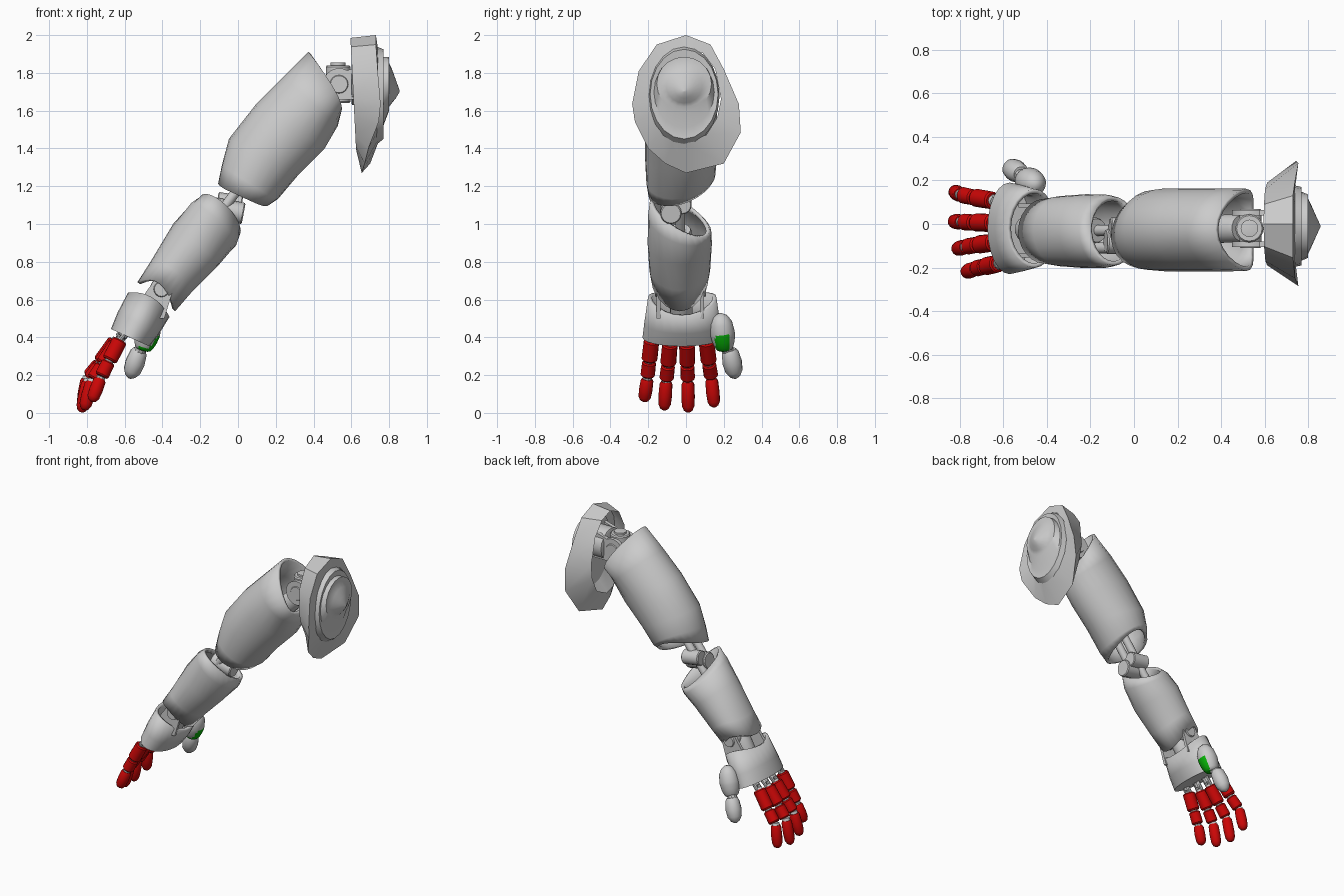
import bpy, bmesh, math
from mathutils import Vector as V

if "Cube" in bpy.data.objects:
    bpy.data.objects.remove(bpy.data.objects["Cube"])


def material(name, rgb):
    m = bpy.data.materials.new(name)
    m.diffuse_color = (*rgb, 1)
    m.use_nodes = True
    m.node_tree.nodes["Principled BSDF"].inputs["Base Color"].default_value = m.diffuse_color
    return m


GREY = material("light grey", (0.6, 0.6, 0.6))
RED = material("red", (0.6, 0.002, 0.002))
GREEN = material("green", (0.002, 0.45, 0.002))


def loft(name, rings, mat, cap0=False, cap1=False, thick=0, angle=35):
    """Skin a list of closed point rings; optional end caps and wall thickness."""
    bm = bmesh.new()
    vs = [[bm.verts.new(p) for p in r] for r in rings]
    n = len(rings[0])
    for a, b in zip(vs, vs[1:]):
        for i in range(n):
            j = (i + 1) % n
            bm.faces.new((a[i], a[j], b[j], b[i]))
    if cap0:
        bm.faces.new(vs[0][::-1])
    if cap1:
        bm.faces.new(vs[-1])
    bmesh.ops.recalc_face_normals(bm, faces=bm.faces)
    me = bpy.data.meshes.new(name)
    bm.to_mesh(me)
    bm.free()
    me.materials.append(mat)
    ob = bpy.data.objects.new(name, me)
    bpy.context.collection.objects.link(ob)
    if thick:
        s = ob.modifiers.new("wall", "SOLIDIFY")
        s.thickness, s.offset = thick, -.7
    bpy.ops.object.select_all(action="DESELECT")
    ob.select_set(True)
    bpy.context.view_layer.objects.active = ob
    bpy.ops.object.shade_smooth_by_angle(angle=math.radians(angle))
    return ob


def turned(name, p, q, profile, mat=GREY, n=14):
    """Turned solid along p-q; profile holds (fraction along, radius)."""
    p, q = V(p), V(q)
    d = q - p
    u = d.orthogonal().normalized()
    w = d.normalized().cross(u)
    rings = [[p + d * t + (u * math.cos(a) + w * math.sin(a)) * r
              for a in (2 * math.pi * i / n for i in range(n))] for t, r in profile]
    return loft(name, rings, mat, True, True)


def rod(name, p, q, r, mat=GREY, n=16):
    return turned(name, p, q, [(0, r * .9), (.04, r), (.96, r), (1, r * .9)], mat, n)


def lug(name, c, r, a0, a1, tail, y, t=.02):
    """Flat plate at y: an arc around c (x, z) joined to straight tail points."""
    pts = [(c[0] + r * math.cos(a), c[1] + r * math.sin(a))
           for a in (math.radians(a0 + (a1 - a0) * i / 12) for i in range(13))] + tail
    loft(name, [[(x, y + s * t / 2, z) for x, z in pts] for s in (-1, 1)], GREY, True, True)


def sleeve(name, rows, yc, n=24, cap=False):
    """Armour tube; row = top x,z, bottom x,z, half width, side shift x,z, skew x,z."""
    rings = []
    for tx, tz, bx, bz, hy, sx, sz, kx, kz in rows:
        ring = []
        for i in range(n):
            a = 2 * math.pi * i / n
            c, s = math.cos(a), math.sin(a)
            ring.append(((tx + bx) / 2 + c * (tx - bx) / 2 + s * s * sx + s * kx,
                         yc + s * hy,
                         (tz + bz) / 2 + c * (tz - bz) / 2 + s * s * sz + s * kz))
        rings.append(ring)
    return loft(name, rings, GREY, cap0=cap, thick=.02)


# Armour sleeves
sleeve("upper_arm_shell", [
    (-.10, 1.225, .165, 1.105, .168, .015, .025, .03, .045),
    (-.08, 1.32, .21, 1.135, .18, .008, .012, .015, .022),
    (-.045, 1.45, .32, 1.265, .187, 0, 0, 0, 0),
    (.10, 1.635, .455, 1.40, .188, 0, 0, 0, 0),
    (.24, 1.775, .525, 1.52, .188, .015, -.01, 0, 0),
    (.375, 1.91, .545, 1.60, .186, .055, -.05, 0, 0)], -.027)
sleeve("forearm_shell", [
    (-.53, .69, -.335, .54, .145, .015, .07, 0, 0),
    (-.46, .80, -.24, .65, .158, .01, .03, 0, 0),
    (-.34, 1.0, -.10, .79, .167, 0, 0, 0, 0),
    (-.25, 1.10, -.01, .895, .165, 0, 0, 0, -.045),
    (-.20, 1.125, .012, .965, .155, 0, 0, 0, -.08)], -.033)
sleeve("hand_shell", [
    (-.67, .445, -.47, .355, .208, 0, 0, 0, 0),
    (-.635, .53, -.42, .42, .198, 0, 0, 0, 0),
    (-.58, .635, -.365, .51, .178, .015, .04, 0, 0)], -.02, cap=True)

# Wrist joint: lugs, axle and core
rod("wrist_axle", (-.405, -.165, .655), (-.405, .105, .655), .042)
for y in (-.145, .085):
    lug("wrist_lug", (-.405, .655), .06, -25, 160, [(-.53, .58), (-.50, .50), (-.39, .50)], y)
rod("wrist_core", (-.50, -.025, .48), (-.36, -.025, .74), .06)

# Elbow joint
rod("elbow_barrel", (-.13, -.08, 1.085), (.03, -.08, 1.055), .057)
rod("elbow_barrel_inner", (-.11, -.02, 1.12), (.02, -.02, 1.10), .05)
for y in (-.11, -.03):
    rod("elbow_strut", (-.22, y, .89), (.10, y, 1.32), .026)
rod("forearm_core", (-.38, -.03, .70), (-.17, -.03, .97), .06)
rod("upper_arm_core", (.06, -.03, 1.27), (.49, -.02, 1.68), .065)

# Shoulder joint: pivots and forked bracket
rod("shoulder_axle", (.535, -.11, 1.74), (.535, .07, 1.74), .05)
rod("shoulder_pivot", (.53, -.02, 1.64), (.53, -.02, 1.84), .065)
rod("shoulder_pivot_cap", (.53, -.02, 1.83), (.53, -.02, 1.855), .04)
for y in (-.092, .052):
    lug("shoulder_fork", (.535, 1.74), .085, 60, 290, [(.70, 1.66), (.70, 1.85)], y, .025)
rod("shoulder_hub", (.60, -.02, 1.74), (.72, -.02, 1.74), .11)

# Shoulder guard: flared collar plus sloping front face around the dome
outer = [(.73, 0, 2.0), (.73, .13, 1.95), (.74, .20, 1.82), (.755, .28, 1.635),
         (.745, .29, 1.485), (.70, .20, 1.32), (.655, 0, 1.27), (.67, -.11, 1.32),
         (.69, -.20, 1.40), (.745, -.27, 1.54), (.755, -.285, 1.635),
         (.74, -.25, 1.81), (.73, -.155, 1.95)]
inner, seat = [], []
for x, y, z in outer:
    a = math.atan2(y / .29, (z - 1.66) / .35)
    inner.append((.61 - .015 * math.cos(a), .19 * math.sin(a), 1.69 + .295 * math.cos(a)))
    seat.append((.74, .186 * math.sin(a), 1.68 + .255 * math.cos(a)))
loft("shoulder_guard", [inner, outer, seat], GREY, angle=30)

# Stepped dome on the guard, rising to a blunt point
dome = []
for x, hy, lo, hi in [(.733, .188, 1.42, 1.94), (.77, .18, 1.45, 1.925),
                      (.766, .16, 1.51, 1.885), (.80, .145, 1.60, 1.885),
                      (.80, .125, 1.62, 1.85), (.815, .095, 1.64, 1.82),
                      (.835, .05, 1.665, 1.765), (.856, .004, 1.70, 1.706)]:
    dome.append([(x, -.01 + hy * math.sin(a), (lo + hi) / 2 + (hi - lo) / 2 * math.cos(a))
                 for a in (2 * math.pi * i / 20 for i in range(20))])
loft("shoulder_dome", dome, GREY, cap0=True, cap1=True, angle=40)

# Fingers: three red segments on grey joints
BASE = [(0, .034), (.06, .041), (.92, .042), (1, .034)]
MID = [(0, .03), (.08, .037), (.9, .038), (1, .031)]
TIP = [(0, .028), (.08, .034), (.5, .036), (.8, .033), (.94, .023), (1, .009)]
fingers = [
    [(-.60, -.175, .42), (-.625, -.182, .385), (-.685, -.195, .27), (-.73, -.205, .18), (-.775, -.222, .06)],
    [(-.61, -.08, .41), (-.645, -.085, .365), (-.72, -.095, .25), (-.775, -.105, .165), (-.815, -.115, .015)],
    [(-.61, .005, .41), (-.65, .005, .365), (-.735, .007, .25), (-.795, .01, .165), (-.83, .012, .003)],
    [(-.61, .10, .42), (-.65, .108, .38), (-.735, .122, .26), (-.80, .135, .18), (-.825, .15, .03)]]
for f in fingers:
    p = [V(c) for c in f]
    for a, b in zip(p, p[1:]):
        rod("finger_joint", a - (b - a) * .1, a.lerp(b, .5), .024, n=10)
    for y in (-.017, .017):
        o = V((0, y, 0))
        rod("knuckle_link", p[0] + o + V((.03, 0, .04)), p[1] + o, .012, n=8)
    turned("finger_base", p[1], p[1].lerp(p[2], .93), BASE, RED)
    turned("finger_middle", p[2], p[2].lerp(p[3], .84), MID, RED)
    turned("finger_tip", p[3], p[4], TIP, RED)

# Thumb: rounded base with a green pad, link and tip
base = turned("thumb_base", (-.445, .18, .525), (-.505, .205, .333),
              [(0, .012), (.08, .038), (.25, .058), (.5, .065), (.58, .065), (.65, .063),
               (.72, .061), (.8, .057), (.9, .05), (.97, .042), (1, .03)], n=32)
base.data.materials.append(GREEN)
for f in base.data.polygons:
    c, n = f.center, f.normal
    if .155 < c.y < .228 and (n.x > .3 and c.z < .41 or n.y < .3 and n.x > -.6 and c.z < .372):
        f.material_index = 1
rod("thumb_link", (-.50, .205, .37), (-.54, .238, .29), .032, n=10)
turned("thumb_tip", (-.52, .23, .335), (-.575, .263, .183),
       [(0, .034), (.1, .045), (.45, .052), (.75, .046), (.92, .029), (1, .008)])
